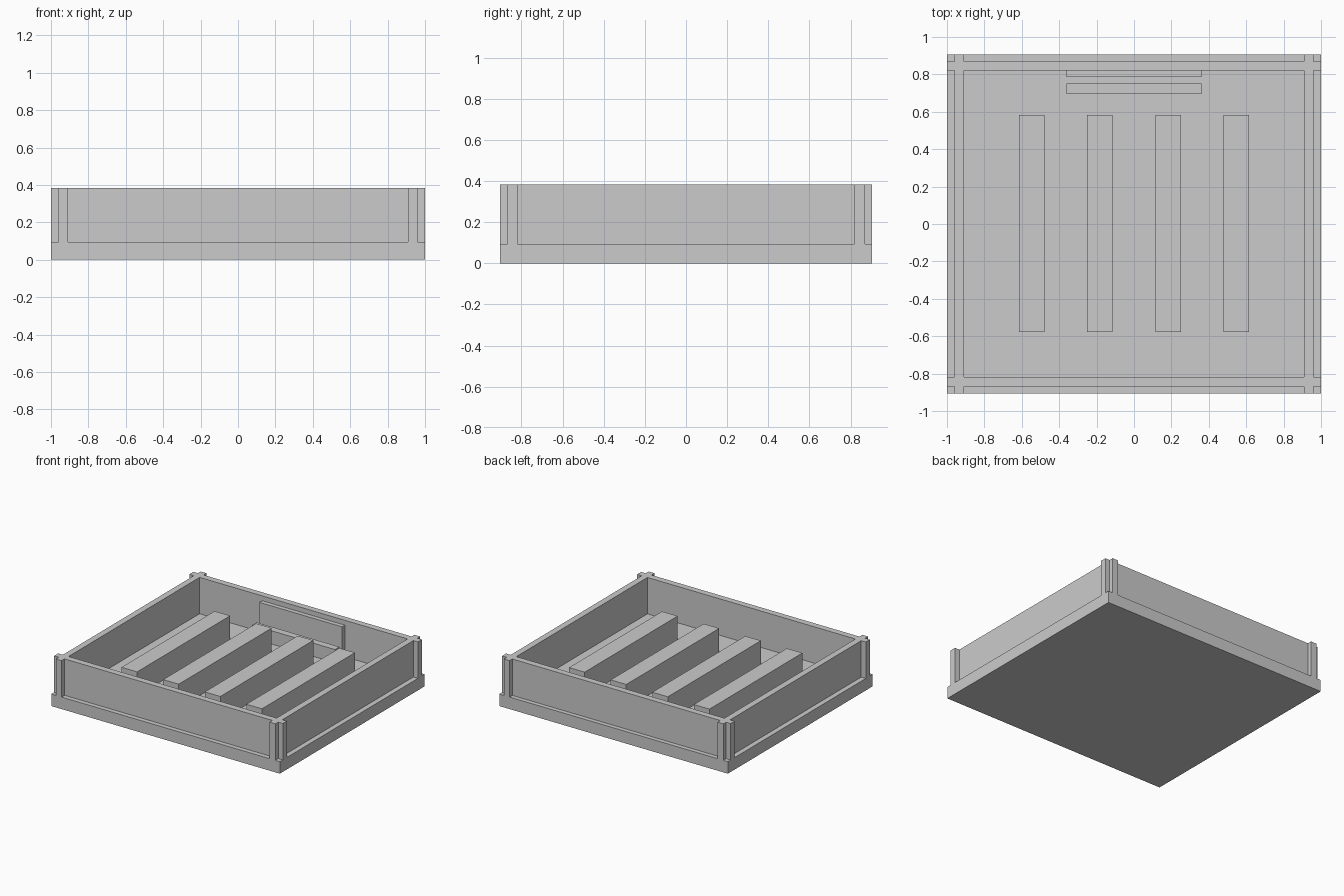
import bpy, bmesh

if "Cube" in bpy.data.objects:
    bpy.data.objects.remove(bpy.data.objects["Cube"])


def box(name, x0, x1, y0, y1, z0, z1):
    """Axis-aligned box between two corners."""
    bm = bmesh.new()
    bmesh.ops.create_cube(bm, size=1)
    for v in bm.verts:
        v.co = (x1 if v.co.x > 0 else x0,
                y1 if v.co.y > 0 else y0,
                z1 if v.co.z > 0 else z0)
    mesh = bpy.data.meshes.new(name)
    bm.to_mesh(mesh)
    bm.free()
    obj = bpy.data.objects.new(name, mesh)
    bpy.context.collection.objects.link(obj)
    return obj


FLOOR, TOP = 0.095, 0.383

# Base slab
box("base", -1, 1, -0.905, 0.905, 0, FLOOR)

# Walls, crossing each other at the corners like lap joints
box("front_wall", -1, 1, -0.868, -0.818, FLOOR, TOP)
box("back_wall", -1, 1, 0.82, 0.87, FLOOR, TOP)
for side, s in (("left", -1), ("right", 1)):
    x0, x1 = sorted((s * 0.91, s * 0.96))
    box(side + "_wall", x0, x1, -0.905, 0.905, FLOOR, TOP)

# Raised bars across the floor
for i in range(4):
    x = -0.546 + i * 0.364
    box(f"bar_{i + 1}", x - 0.068, x + 0.068, -0.578, 0.584, FLOOR, 0.285)

# Panel on the back wall and the low ledge in front of it
box("back_panel", -0.362, 0.362, 0.785, 0.82, FLOOR, 0.345)
box("ledge", -0.362, 0.362, 0.695, 0.75, FLOOR, 0.2)
